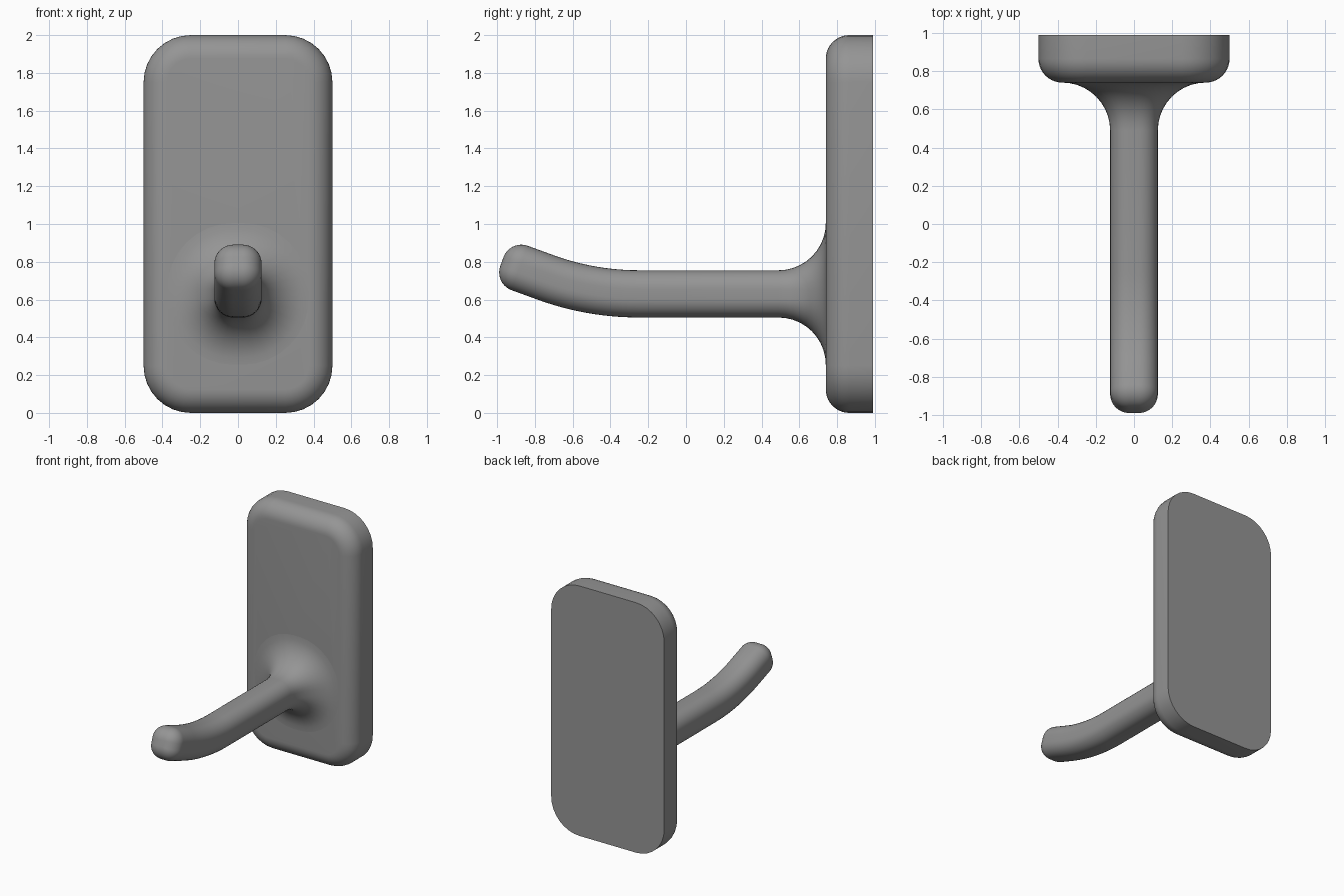
import bpy, bmesh, math
from mathutils import Vector

if "Cube" in bpy.data.objects:
    bpy.data.objects.remove(bpy.data.objects["Cube"])

GREY = bpy.data.materials.new("mid grey")
GREY.diffuse_color = (0.3, 0.3, 0.3, 1)
GREY.use_nodes = True
GREY.node_tree.nodes["Principled BSDF"].inputs["Base Color"].default_value = GREY.diffuse_color
X = Vector((1, 0, 0))


def ring(centre, up, hw, hh, r, n=8):
    """Rounded rectangle spanned by X and up, with n segments per corner."""
    pts = []
    for q, (sx, sz) in enumerate([(1, 1), (-1, 1), (-1, -1), (1, -1)]):
        for i in range(n + 1):
            a = math.pi / 2 * (q + i / n)
            pts.append(centre + X * (sx * (hw - r) + r * math.cos(a))
                       + up * (sz * (hh - r) + r * math.sin(a)))
    return pts


def loft(name, rings, cap_start):
    """Skin a list of matching rings, closing the far end."""
    bm = bmesh.new()
    rows = [[bm.verts.new(p) for p in pts] for pts in rings]
    for a, b in zip(rows, rows[1:]):
        for i in range(len(a)):
            j = (i + 1) % len(a)
            bm.faces.new((a[i], a[j], b[j], b[i]))
    bm.faces.new(rows[-1])
    if cap_start:
        bm.faces.new(rows[0][::-1])
    bmesh.ops.recalc_face_normals(bm, faces=bm.faces)
    mesh = bpy.data.meshes.new(name)
    bm.to_mesh(mesh)
    bm.free()
    mesh.materials.append(GREY)
    ob = bpy.data.objects.new(name, mesh)
    bpy.context.collection.objects.link(ob)
    bpy.ops.object.select_all(action='DESELECT')
    ob.select_set(True)
    bpy.context.view_layer.objects.active = ob
    bpy.ops.object.shade_smooth_by_angle(angle=math.radians(35))


quarter = [math.pi / 2 * i / 10 for i in range(11)]
UP = Vector((0, 0, 1))

# Wall plate: flat back, rounded corners and a rounded front edge
plate = [ring(Vector((0, 0.99, 1)), UP, 0.5, 1, 0.25)]
for a in quarter:
    d = 0.125 * (1 - math.cos(a))
    plate.append(ring(Vector((0, 0.865 - 0.125 * math.sin(a), 1)), UP,
                      0.5 - d, 1 - d, 0.25 - d))
loft("wall_plate", plate, True)

# Hook arm: flared root, straight bar, upward bend, rounded tip
H, Z, R = 0.125, 0.63, 0.1
arm = []
for a in reversed(quarter):
    d = 0.25 * (1 - math.cos(a))
    arm.append(ring(Vector((0, 0.49 + 0.25 * math.sin(a), Z)), UP, H + d, H + d, R + d))
BEND, TILT = 1.44, math.radians(20)
for i in range(13):
    t = TILT * i / 12
    up = Vector((0, math.sin(t), math.cos(t)))
    c = Vector((0, -0.25 - BEND * math.sin(t), Z + BEND * (1 - math.cos(t))))
    arm.append(ring(c, up, H, H, R))
along = Vector((0, -math.cos(TILT), math.sin(TILT)))
end = c + along * 0.147
for a in quarter:
    d = R * (1 - math.cos(a))
    arm.append(ring(end + along * R * math.sin(a), up, H - d, H - d, max(R - d, 0.002)))
loft("hook_arm", arm, False)
